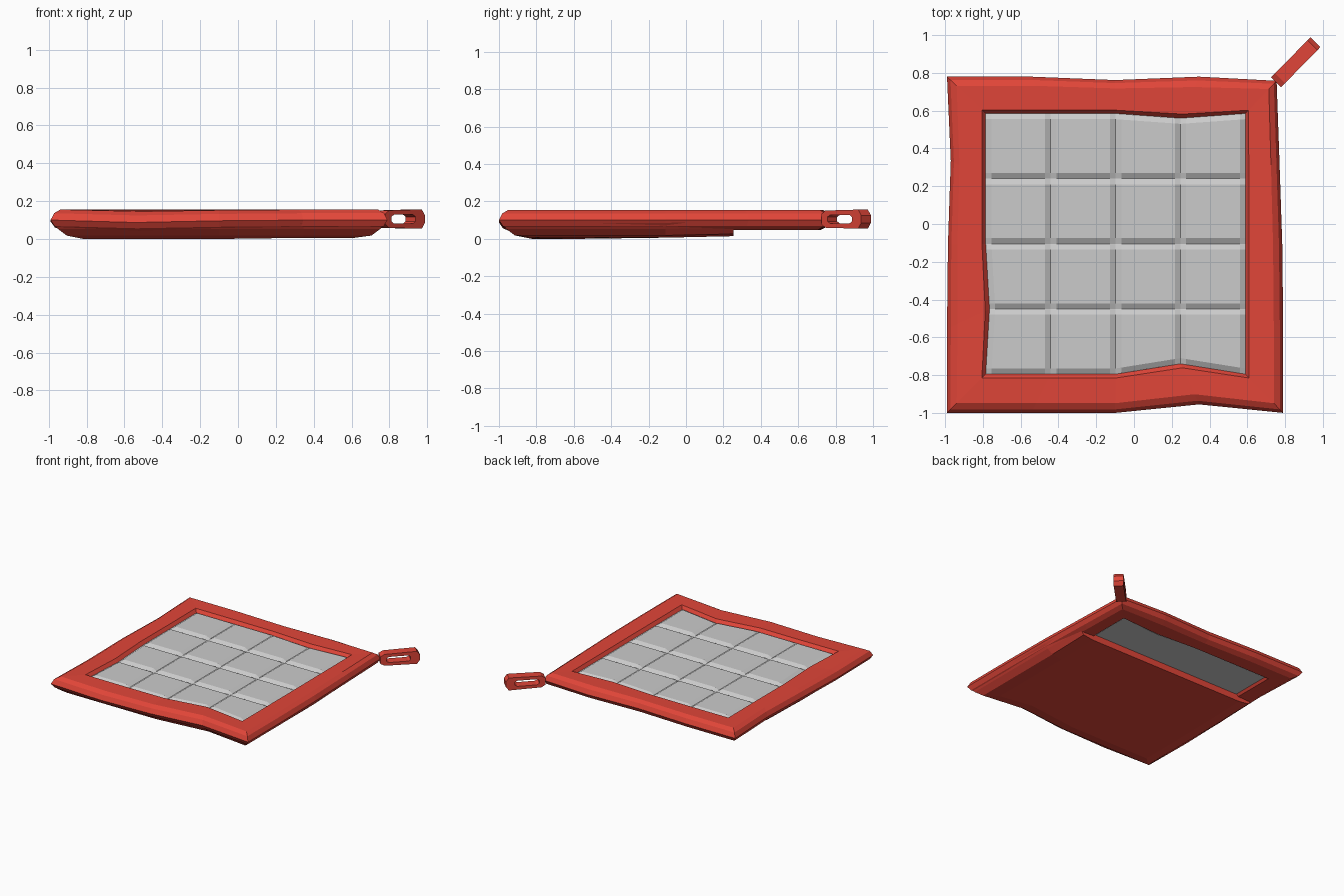
import bpy, bmesh
from mathutils import Vector

if "Cube" in bpy.data.objects:
    bpy.data.objects.remove(bpy.data.objects["Cube"])

red = bpy.data.materials.new("red_cloth")
red.diffuse_color = (0.75, 0.06, 0.04, 1)
red.use_nodes = True
red.node_tree.nodes["Principled BSDF"].inputs["Base Color"].default_value = red.diffuse_color


def finish(name, bm, mat=None):
    bmesh.ops.recalc_face_normals(bm, faces=bm.faces)
    me = bpy.data.meshes.new(name)
    bm.to_mesh(me)
    bm.free()
    ob = bpy.data.objects.new(name, me)
    bpy.context.collection.objects.link(ob)
    if mat:
        me.materials.append(mat)
    return ob


def square(x0, y0, x1, y1, n=4):
    """Points round a square, n per side, starting at front left."""
    c = [Vector((x0, y0)), Vector((x1, y0)), Vector((x1, y1)), Vector((x0, y1))]
    return [c[i].lerp(c[(i + 1) % 4], k / n) for i in range(4) for k in range(n)]


def nudge(points, moves):
    for i, (dx, dy) in moves.items():
        points[i] += Vector((dx, dy))
    return points


def bridge(bm, a, b, closed=True):
    n = len(a)
    for i in range(n if closed else n - 1):
        j = (i + 1) % n
        bm.faces.new((a[i], a[j], b[j], b[i]))


# Wavy padded border
outer = nudge(square(-0.99, -1.0, 0.79, 0.78), {
    3: (0, 0.045), 6: (-0.005, 0), 7: (-0.02, 0), 8: (-0.035, -0.022),
    10: (0, -0.018), 13: (0.02, 0), 14: (0.005, 0)})
inner = nudge(square(-0.785, -0.795, 0.59, 0.585), {
    3: (0, 0.055), 9: (0, -0.025), 15: (0.02, 0)})
sag = {1: -0.013, 2: -0.004, 15: -0.008}
profile = [(0, 0.10), (0.09, 0.136), (0.25, 0.155), (0.9, 0.153), (1, 0.128),
           (1, 0.072), (0.9, 0.052), (0.3, 0.048), (0.1, 0.068)]
bm = bmesh.new()
rings = []
for t, z in profile:
    rings.append([bm.verts.new((*a.lerp(b, t), z + sag.get(i, 0) * (1 - t)))
                  for i, (a, b) in enumerate(zip(outer, inner))])
for k in range(len(rings)):
    bridge(bm, rings[k], rings[(k + 1) % len(rings)])
finish("border", bm, red)

# Quilted 4 x 4 pad with sunken seams
def seam_lines(lo, hi):
    step = (hi - lo) / 4
    out = [(lo, True)]
    for i in range(4):
        a = lo + i * step
        out += [(a + 0.03, False), (a + step - 0.03, False), (a + step, True)]
    return out


bm = bmesh.new()
xs, ys = seam_lines(-0.785, 0.59), seam_lines(-0.795, 0.585)
grid = []
for j, (y, sy) in enumerate(ys):
    row = []
    for i, (x, sx) in enumerate(xs):
        tent = max(0, 1 - abs(x - 0.246) / 0.344)
        dx = dy = 0
        if j < 2:
            dy = 0.055 * tent
        elif j > len(ys) - 3:
            dy = -0.025 * tent
        if i < 2:
            dx = 0.02 * max(0, 1 - abs(y + 0.45) / 0.345)
        row.append(bm.verts.new((x + dx, y + dy, 0.128 if sx or sy else 0.145)))
    grid.append(row)
for a, b in zip(grid, grid[1:]):
    bridge(bm, a, b, closed=False)
rim = (grid[0] + [r[-1] for r in grid[1:]] + grid[-1][-2::-1]
       + [r[0] for r in grid[-2:0:-1]])
low = [bm.verts.new((v.co.x, v.co.y, 0.066)) for v in rim]
bridge(bm, rim, low)
bm.faces.new(low)
finish("quilted_pad", bm)

# Hand pocket beneath the front part, open along its rear hem
def pocket_outline(d):
    l, r, f, b = -0.985 + d, 0.785 - d, -0.995 + d, 0.255
    w = 0.045
    return [(l, b), (l, -0.11), (l, -0.55), (l, f), (-0.545, f), (-0.1, f),
            (0.345, f + w), (r, f), (r, -0.55), (r, -0.11), (r, b)]


bm = bmesh.new()
levels = []
for d, z in ((0.03, 0.09), (0.005, 0.085), (0.035, 0.052), (0.08, 0.018), (0.17, 0.006)):
    ring = []
    for x, y in pocket_outline(d):
        back = max(0, (y + 0.11) / 0.365)
        lift = 0.008 * back - (0.006 if d > 0.1 and y < -0.5 and x < 0.2 else 0)
        if d < 0.04:
            # the side seams rise clear of the border near the hem
            x += (0.02 if x < 0 else -0.02) * back
        ring.append(bm.verts.new((x, y, min(z, 0.058) + lift if d == 0.03 else z + lift)))
    levels.append(ring)
for a, b in zip(levels, levels[1:]):
    bridge(bm, a, b, closed=False)
# hem face, bottom and top
bm.faces.new([r[0] for r in levels] + [r[-1] for r in reversed(levels)])
bm.faces.new(levels[-1])
bm.faces.new(levels[0])
pocket = finish("pocket", bm, red)

# Hanging loop standing on edge at the rear right corner
start, along = Vector((0.752, 0.750)), Vector((0.70, 0.714))
side = Vector((-along.y, along.x)).normalized() * 0.037
out_half = [(0.0, 0.028), (0.03, 0.046), (0.275, 0.051), (0.298, 0.02)]
in_half = [(0.045, 0.012), (0.065, 0.023), (0.21, 0.023), (0.228, 0.012)]
bm = bmesh.new()


def loop_ring(half, sgn):
    pts = half + [(s, -h) for s, h in reversed(half)]
    return [bm.verts.new((*(start + along * s + side * sgn), 0.105 + h)) for s, h in pts]


oa, ob_, ia, ib = (loop_ring(out_half, 1), loop_ring(out_half, -1),
                   loop_ring(in_half, 1), loop_ring(in_half, -1))
for a, b in ((oa, ob_), (ob_, ib), (ib, ia), (ia, oa)):
    bridge(bm, a, b)
finish("hanging_loop", bm, red)
